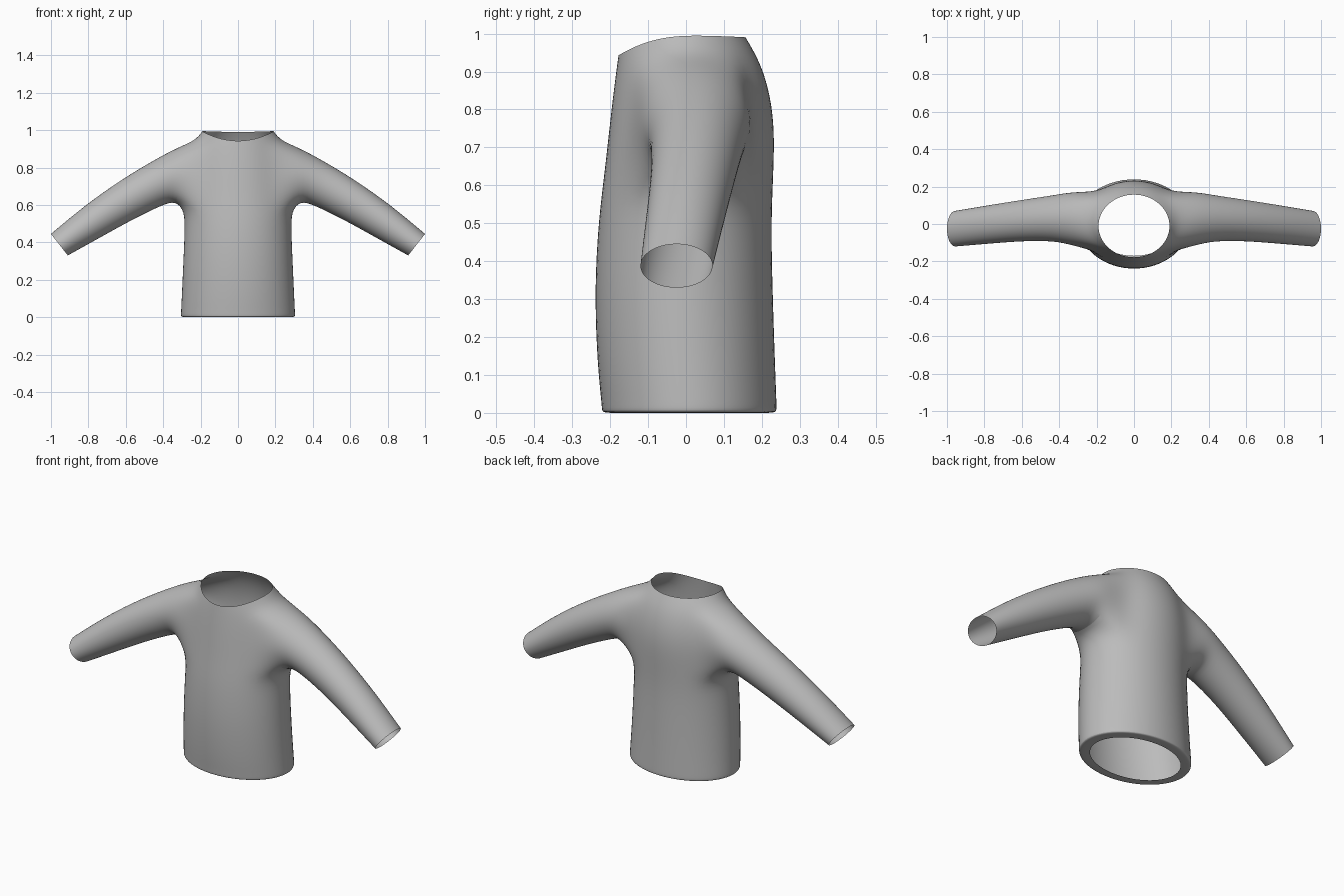
import bpy, bmesh, math
from mathutils import Vector

if "Cube" in bpy.data.objects:
    bpy.data.objects.remove(bpy.data.objects["Cube"])

N = 16       # columns around the torso and each sleeve
GROW = 1.025  # offsets the shrink of subdivision

# torso rings: half width, front y, back y, z at front, side, back
TORSO = [
    (.25, -.17, .19, 0, 0, 0),            # hem flange, inner edge
    (.295, -.213, .23, 0, 0, 0),
    (.305, -.222, .239, .004, .004, .004),
    (.305, -.222, .239, .02, .02, .02),
    (.300, -.233, .235, .12, .12, .12),
    (.292, -.241, .229, .30, .30, .30),
    (.285, -.234, .225, .46, .46, .46),
    (.285, -.224, .227, .56, .57, .56),   # armhole bottom
    (.280, -.214, .231, .64, .67, .65),
    (.272, -.205, .233, .72, .76, .74),
    (.258, -.195, .224, .81, .85, .83),
    (.230, -.185, .198, .89, .945, .92),  # armhole top
    (.190, -.178, .157, .94, .995, .99),  # neckline
]
LOW, HIGH = 7, 11

# sleeve rings: top (x, z), bottom (x, z), front y, back y
SLEEVE = [
    ((.32, .908), (.335, .622), -.115, .172),
    ((.44, .845), (.40, .602), -.09, .155),
    ((.62, .738), (.56, .525), -.09, .13),
    ((.82, .597), (.735, .427), -.105, .10),
    ((1.0, .445), (.91, .33), -.12, .07),
]


def bridge(bm, a, b):
    for i in range(len(a)):
        j = (i + 1) % len(a)
        bm.faces.new((a[i], a[j], b[j], b[i]))


bm = bmesh.new()

# torso
rings = []
for rx, yf, yb, zf, zs, zb in TORSO:
    ring = []
    for k in range(N):
        c, s = math.cos(k * math.tau / N), math.sin(k * math.tau / N)
        y = (yf + yb) / 2 + (yb - yf) / 2 * s * GROW
        z = zs + ((zb if s > 0 else zf) - zs) * s * s
        ring.append(bm.verts.new((rx * c * GROW, y, z)))
    rings.append(ring)

for r in range(len(rings) - 1):
    for k in range(N):
        at_side = k in (14, 15, 0, 1, 6, 7, 8, 9)
        if LOW <= r < HIGH and at_side:
            continue  # leaves the armholes open
        j = (k + 1) % N
        bm.faces.new((rings[r][k], rings[r][j], rings[r + 1][j], rings[r + 1][k]))

# sleeves, grown out of the armholes
for side in (1, -1):
    def column(k):
        return (k if side > 0 else 8 - k) % N
    loop = [rings[LOW][column(k)] for k in range(-2, 2)]
    loop += [rings[r][column(2)] for r in range(LOW, HIGH)]
    loop += [rings[HIGH][column(k)] for k in range(2, -2, -1)]
    loop += [rings[r][column(-2)] for r in range(HIGH, LOW, -1)]
    for top, bottom, yf, yb in SLEEVE:
        t = Vector((top[0], 0, top[1]))
        b = Vector((bottom[0], 0, bottom[1]))
        ring = []
        for i in range(N):
            a = math.radians(225) + i * math.tau / N
            p = (t + b) / 2 + (t - b) / 2 * math.sin(a) * GROW
            p.y = (yf + yb) / 2 + (yb - yf) / 2 * math.cos(a) * GROW
            p.x *= side
            ring.append(bm.verts.new(p))
        bridge(bm, loop, ring)
        loop = ring

bmesh.ops.delete(bm, geom=[v for v in bm.verts if not v.link_faces], context='VERTS')
bmesh.ops.recalc_face_normals(bm, faces=bm.faces)

mesh = bpy.data.meshes.new("sweater")
bm.to_mesh(mesh)
bm.free()
sweater = bpy.data.objects.new("sweater", mesh)
bpy.context.collection.objects.link(sweater)

# knit colour
grey = bpy.data.materials.new("grey_knit")
grey.diffuse_color = (.5, .5, .5, 1)
grey.use_nodes = True
grey.node_tree.nodes["Principled BSDF"].inputs["Base Color"].default_value = grey.diffuse_color
mesh.materials.append(grey)

# smooth surface
sub = sweater.modifiers.new("smooth", 'SUBSURF')
sub.levels = sub.render_levels = 2
bpy.context.view_layer.objects.active = sweater
sweater.select_set(True)
bpy.ops.object.shade_smooth_by_angle(angle=math.radians(50))
